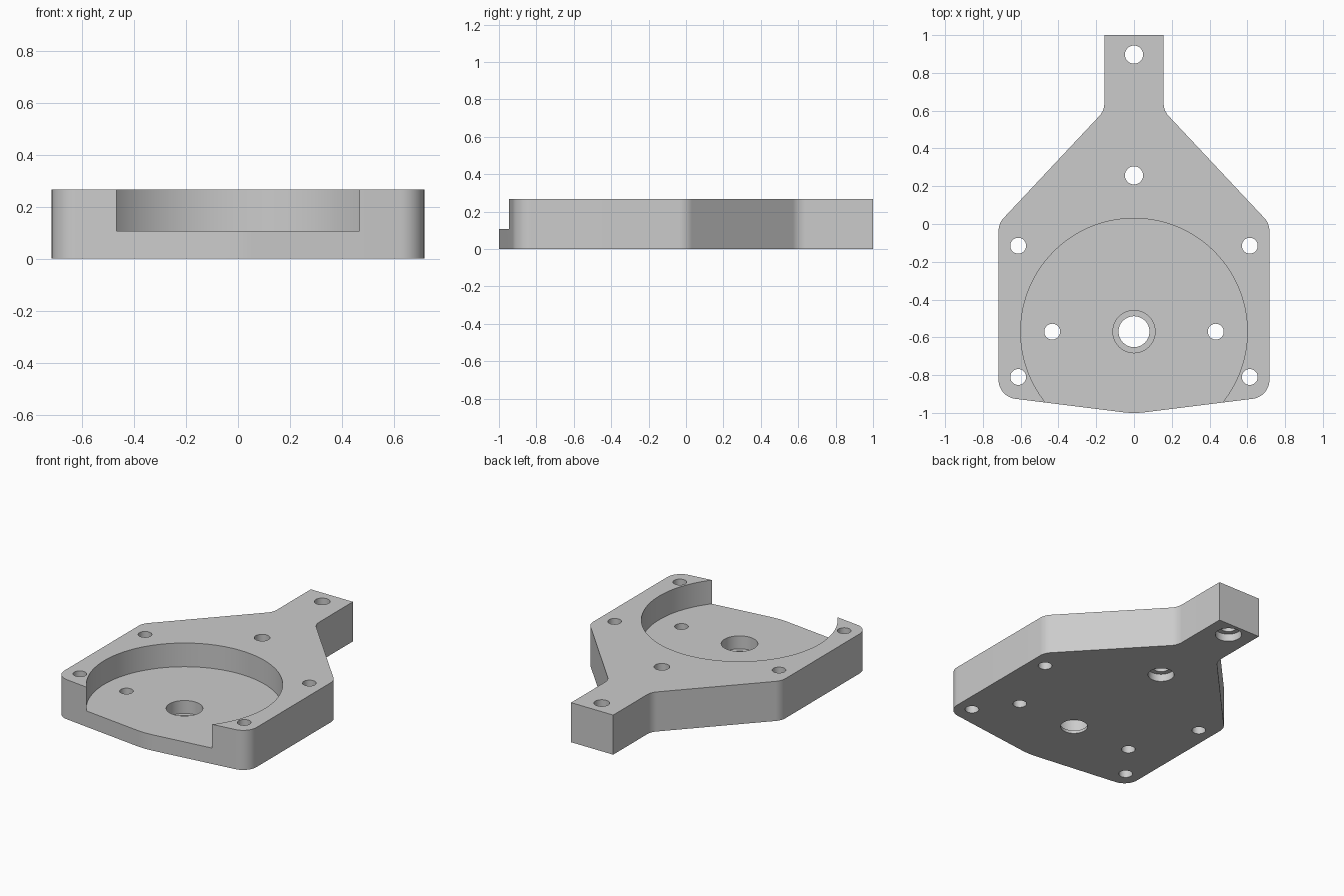
import bpy
import bmesh
import math
from mathutils import Vector

if "Cube" in bpy.data.objects:
    bpy.data.objects.remove(bpy.data.objects["Cube"], do_unlink=True)

HEIGHT = 0.267
FLOOR = 0.107
BORE_Y = -0.57
POCKET = 0.6
CUT_X = 0.468
CUT_DROP = math.sqrt(POCKET ** 2 - CUT_X ** 2)

# Single grey metal colour
grey = bpy.data.materials.new("plain grey")
grey.use_nodes = True
colour = (0.6, 0.6, 0.6, 1)
grey.diffuse_color = colour
grey.node_tree.nodes["Principled BSDF"].inputs["Base Color"].default_value = colour

bm = bmesh.new()


def fillet(before, corner, after, radius, steps=10):
    """Points of an arc rounding one outline corner."""
    p, a, b = Vector(corner), Vector(before), Vector(after)
    if radius == 0:
        return [p]
    u, v = (a - p).normalized(), (b - p).normalized()
    half_angle = u.angle(v) / 2
    centre = p + (u + v).normalized() * radius / math.sin(half_angle)
    start = p + u * radius / math.tan(half_angle) - centre
    end = p + v * radius / math.tan(half_angle) - centre
    return [centre + start.lerp(end, i / steps).normalized() * radius
            for i in range(steps + 1)]


def arc(x, y, radius, start, end, steps):
    angles = [start + (end - start) * i / steps for i in range(steps + 1)]
    return [(x + radius * math.cos(a), y + radius * math.sin(a)) for a in angles]


def circle(x, y, radius):
    return arc(x, y, radius, 0, 2 * math.pi, 48)[:-1]


def cap(z, loops):
    """Flat face at one height: first loop outside, the rest are holes."""
    edges = []
    for loop in loops:
        verts = [bm.verts.new((p[0], p[1], z)) for p in loop]
        edges += [bm.edges.new((verts[i - 1], verts[i])) for i in range(len(verts))]
    bmesh.ops.triangle_fill(bm, edges=edges, use_beauty=True, normal=(0, 0, 1))


def wall(points, bottom, top, closed=True):
    """Upright strip along a path."""
    path = list(points) + ([points[0]] if closed else [])
    low = [bm.verts.new((p[0], p[1], bottom)) for p in path]
    high = [bm.verts.new((p[0], p[1], top)) for p in path]
    for i in range(len(path) - 1):
        bm.faces.new((low[i], low[i + 1], high[i + 1], high[i]))


# Plate outline: right half corners with radii, mirrored to the left
half = [(0.157, 1.0, 0), (0.157, 0.6, 0.1), (0.717, 0.003, 0.1),
        (0.717, -0.914, 0.1), (CUT_X, BORE_Y - CUT_DROP, 0)]
corners = half + [(0, -1.004, 0.5)] + [(-x, y, r) for x, y, r in reversed(half)]
pieces = []
for i, (x, y, r) in enumerate(corners):
    after = corners[(i + 1) % len(corners)]
    pieces.append(fillet(corners[i - 1][:2], (x, y), after[:2], r))
count = len(half)
rim = sum(pieces[count + 1:] + pieces[:count], [])
front = sum(pieces[count - 1:count + 2], [])
outline = rim + front[1:-1]

# Round pocket, open where it meets the front edge
start = -math.atan2(CUT_DROP, CUT_X)
pocket = arc(0, BORE_Y, POCKET, start, math.pi - start, 96)

# Bolt holes in pairs, arm holes counterbored below, stepped centre bore
rim_bolts = [circle(s * 0.613, y, 0.042) for s in (-1, 1) for y in (-0.115, -0.81)]
floor_bolts = [circle(s * 0.433, BORE_Y, 0.042) for s in (-1, 1)]
arm_holes = [circle(0, y, 0.048) for y in (0.257, 0.897)]
arm_counterbores = [circle(0, y, 0.08) for y in (0.257, 0.897)]
bore = circle(0, BORE_Y, 0.082)
bore_step = circle(0, BORE_Y, 0.112)
ARM_STEP = 0.05
BORE_STEP = 0.02

# Underside, pocket floor, top face and hole steps
cap(0, [outline, bore] + rim_bolts + floor_bolts + arm_counterbores)
cap(FLOOR, [front + pocket[-2:0:-1], bore_step] + floor_bolts)
cap(HEIGHT, [rim + pocket[1:-1]] + rim_bolts + arm_holes)
cap(BORE_STEP, [bore_step, bore])
for counterbore, hole in zip(arm_counterbores, arm_holes):
    cap(ARM_STEP, [counterbore, hole])
    wall(counterbore, 0, ARM_STEP)
    wall(hole, ARM_STEP, HEIGHT)

# Outer walls, pocket wall and hole walls
wall(outline, 0, FLOOR)
wall(rim, FLOOR, HEIGHT, closed=False)
wall(pocket, FLOOR, HEIGHT, closed=False)
wall(bore, 0, BORE_STEP)
wall(bore_step, BORE_STEP, FLOOR)
for hole in rim_bolts:
    wall(hole, 0, HEIGHT)
for hole in floor_bolts:
    wall(hole, 0, FLOOR)

# Weld into one solid
bmesh.ops.remove_doubles(bm, verts=bm.verts, dist=0.00001)
bmesh.ops.recalc_face_normals(bm, faces=bm.faces)
mesh = bpy.data.meshes.new("mounting_plate")
bm.to_mesh(mesh)
bm.free()
mesh.materials.append(grey)
plate = bpy.data.objects.new("mounting_plate", mesh)
bpy.context.collection.objects.link(plate)

# Smooth rounded walls, sharp rims
bpy.ops.object.select_all(action="DESELECT")
plate.select_set(True)
bpy.context.view_layer.objects.active = plate
bpy.ops.object.shade_smooth_by_angle(angle=math.radians(30))
